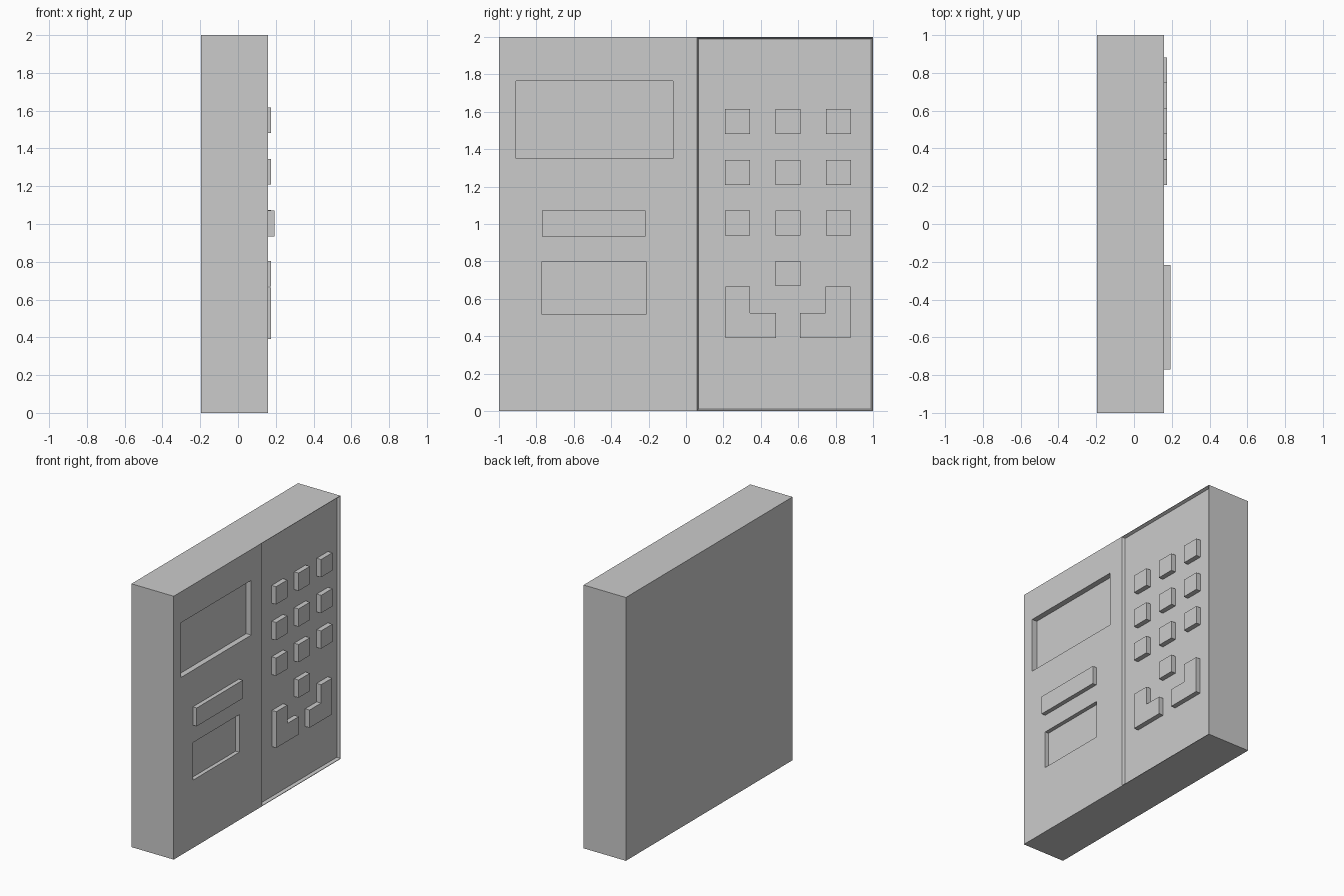
import bpy, bmesh

if "Cube" in bpy.data.objects:
    bpy.data.objects.remove(bpy.data.objects["Cube"])

FRONT = 0.16      # main face of the housing
FLOOR = 0.138     # floor of the keypad recess
MID = 0.545       # keypad centre line
PITCH, KEY = 0.27, 0.135


def prism(name, pts, x0, x1, inset=0.0):
    """Extrude a (y, z) outline from x0 to x1; inset shrinks a box outline at x0."""
    cy = (min(p[0] for p in pts) + max(p[0] for p in pts)) / 2
    cz = (min(p[1] for p in pts) + max(p[1] for p in pts)) / 2
    bm = bmesh.new()
    back = [bm.verts.new((x0, y - inset * (1 if y > cy else -1),
                          z - inset * (1 if z > cz else -1))) for y, z in pts]
    front = [bm.verts.new((x1, y, z)) for y, z in pts]
    bm.faces.new(back)
    bm.faces.new(front)
    for i in range(len(pts)):
        j = (i + 1) % len(pts)
        bm.faces.new((back[i], back[j], front[j], front[i]))
    bmesh.ops.recalc_face_normals(bm, faces=bm.faces)
    me = bpy.data.meshes.new(name)
    bm.to_mesh(me)
    bm.free()
    ob = bpy.data.objects.new(name, me)
    bpy.context.collection.objects.link(ob)
    return ob


def rect(y0, y1, z0, z1):
    return [(y0, z0), (y1, z0), (y1, z1), (y0, z1)]


def cut(target, name, pts, depth, inset=0.0):
    """Recess the front face, then discard the cutter."""
    tool = prism(name, pts, FRONT - depth, FRONT, inset)
    bm = bmesh.new()          # carry the cutter past the face
    bm.from_mesh(tool.data)
    top = max(bm.faces, key=lambda f: f.calc_center_median().x)
    ext = bmesh.ops.extrude_face_region(bm, geom=[top])["geom"]
    bm.faces.remove(top)
    for v in ext:
        if isinstance(v, bmesh.types.BMVert):
            v.co.x += 0.1
    bmesh.ops.recalc_face_normals(bm, faces=bm.faces)
    bm.to_mesh(tool.data)
    bm.free()
    tool.hide_render = True
    mod = target.modifiers.new(name, 'BOOLEAN')
    mod.operation = 'DIFFERENCE'
    mod.solver = 'EXACT'
    mod.object = tool
    bpy.context.view_layer.objects.active = target
    bpy.ops.object.modifier_apply(modifier=mod.name)
    bpy.data.objects.remove(tool)


# Housing with screen, tray and keypad recesses
housing = prism("housing", rect(-1, 1, 0, 2), -0.195, FRONT)
cut(housing, "screen_cutter", rect(-0.91, -0.07, 1.35, 1.765), 0.042)
cut(housing, "tray_cutter", rect(-0.77, -0.213, 0.515, 0.80), 0.03)
cut(housing, "keypad_cutter", rect(0.06, 0.998, 0.004, 1.997), FRONT - FLOOR, 0.008)

# Raised bar between screen and tray
prism("slot_bar", rect(-0.77, -0.217, 0.933, 1.072), FRONT - 0.02, 0.192)

# Nine number keys plus the lone bottom one
keys = [(c, r) for r in range(3) for c in (-1, 0, 1)] + [(0, 3)]
for c, r in keys:
    y, z = MID + c * PITCH, 1.548 - r * PITCH - (0.002 if r else 0)
    prism("key", rect(y - KEY / 2, y + KEY / 2, z - KEY / 2, z + KEY / 2),
          FLOOR - 0.02, 0.175)

# Mirrored pair of L-shaped function keys
ell = [(0.335, 0.39), (0.065, 0.39), (0.065, 0.525), (0.202, 0.525),
       (0.202, 0.665), (0.335, 0.665)]
for side, name in ((-1, "left_function_key"), (1, "right_function_key")):
    prism(name, [(MID + side * dy, z) for dy, z in ell], FLOOR - 0.02, 0.175)
